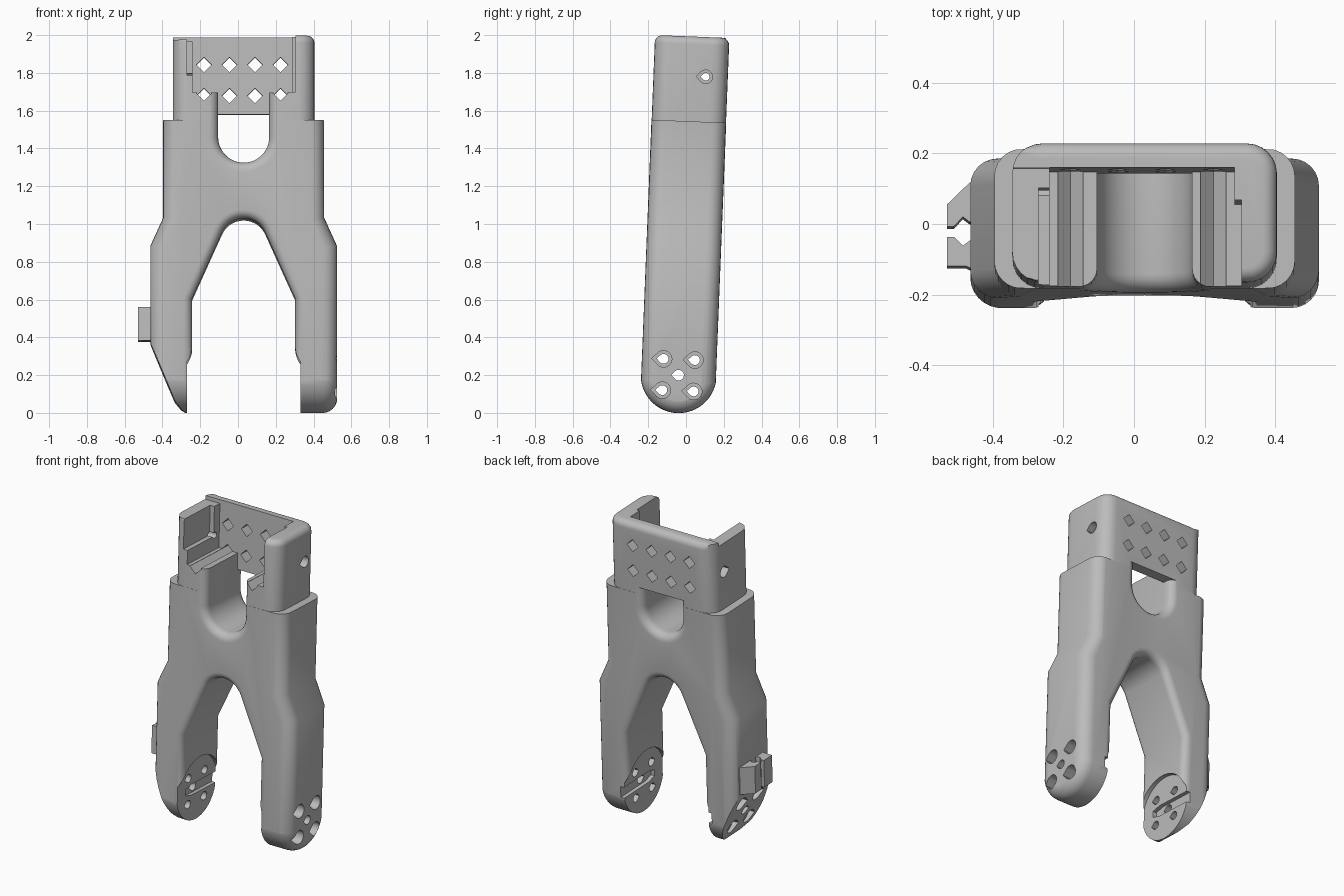
import bpy, bmesh, math
from mathutils import Matrix

if "Cube" in bpy.data.objects:
    bpy.data.objects.remove(bpy.data.objects["Cube"], do_unlink=True)

grey = bpy.data.materials.new("plain_grey")
grey.use_nodes = True
COLOR = (0.5, 0.5, 0.5, 1)
grey.diffuse_color = COLOR
grey.node_tree.nodes["Principled BSDF"].inputs["Base Color"].default_value = COLOR

CX = 0.03      # symmetry line of the bracket
HALF = 0.198   # half thickness
PLACE = {"x": lambda u, v, w: (w, u, v), "y": lambda u, v, w: (u, w, v), "z": lambda u, v, w: (u, v, w)}


def loft(name, sections, rounds=()):
    """Skin equal point loops; rounds = (edge test, width) pairs."""
    bm = bmesh.new()
    loops = [[bm.verts.new(p) for p in s] for s in sections]
    n = len(loops[0])
    bm.faces.new(loops[0])
    bm.faces.new(loops[-1][::-1])
    for a, b in zip(loops, loops[1:]):
        for i in range(n):
            j = (i + 1) % n
            bm.faces.new((a[i], b[i], b[j], a[j]))
    bmesh.ops.recalc_face_normals(bm, faces=bm.faces)
    for test, width in rounds:
        edges = [e for e in bm.edges if test(e.verts[0].co, e.verts[1].co)]
        bmesh.ops.bevel(bm, geom=edges, offset=width, segments=6, profile=0.5, affect="EDGES")
    bmesh.ops.recalc_face_normals(bm, faces=bm.faces)
    me = bpy.data.meshes.new(name)
    bm.to_mesh(me)
    bm.free()
    me.materials.append(grey)
    ob = bpy.data.objects.new(name, me)
    bpy.context.collection.objects.link(ob)
    return ob


def prism(name, pts, axis, a, b, rounds=()):
    f = PLACE[axis]
    return loft(name, [[f(u, v, w) for u, v in pts] for w in (a, b)], rounds)


def rect(u0, u1, v0, v1):
    return [(u0, v0), (u1, v0), (u1, v1), (u0, v1)]


def arc(u, v, r, start, end, n):
    angles = [math.radians(start + (end - start) * i / n) for i in range(n + 1)]
    return [(u + r * math.cos(t), v + r * math.sin(t)) for t in angles]


def combine(target, tool, op="DIFFERENCE"):
    mod = target.modifiers.new("cut", "BOOLEAN")
    mod.operation, mod.solver, mod.object = op, "EXACT", tool
    bpy.context.view_layer.objects.active = target
    bpy.ops.object.modifier_apply(modifier=mod.name)
    bpy.data.objects.remove(tool, do_unlink=True)


def cut_box(target, x0, x1, y0, y1, z0, z1):
    combine(target, prism("cutter", rect(x0, x1, y0, y1), "z", z0, z1))


# Forked body with arch, mirrored about its own centre line
half = [(0.273, -0.1), (0.273, 0.6)] + arc(0, 0.9, 0.125, 25, 90, 8)
arch = [(CX + x, z) for x, z in half] + [(CX - x, z) for x, z in half[-2::-1]]
side = [(0.494, -0.1), (0.494, 0.88), (0.426, 1.03), (0.426, 1.545)]
outer = [(CX - x, z) for x, z in side] + [(CX + x, z) for x, z in side[::-1]]


def rim(a, b):
    return abs(a.y - b.y) < 1e-4 and not (a.z > 1.54 and b.z > 1.54) and not (a.z < -0.09 and b.z < -0.09)


def is_outer(p):
    return abs(p.x - CX) > 0.4


body = prism("fork_bracket", arch + outer, "y", -HALF, HALF, [
    (lambda a, b: rim(a, b) and is_outer(a) and is_outer(b), 0.078),
    (lambda a, b: abs(abs(a.y) - HALF) < 1e-4 and rim(a, b) and not is_outer(a) and not is_outer(b), 0.045)])

# Upper shell with rounded corners
R = 0.085
xa, xb, yb = -0.345, 0.405, 0.197
shell = []
for cx, cy, t in ((xb - R, yb - R, 0), (xa + R, yb - R, 90), (xa + R, R - yb, 180), (xb - R, R - yb, 270)):
    shell += arc(cx, cy, R, t, t + 90, 6)
TOP = 1.994
combine(body, prism("shell", shell, "z", 1.35, TOP, [
    (lambda a, b: a.z > 1.99 and b.z > 1.99 and max(a.x, b.x) > -0.3, 0.04)]), "UNION")

# Rounded leg ends
stadium = arc(0, 0.2, 0.201, 180, 360, 32) + [(0.201, 2.2), (-0.201, 2.2)]
combine(body, prism("envelope", stadium, "x", -0.467, 0.526, [
    (lambda a, b: abs(a.x - b.x) < 1e-4 and min(a.z, b.z) < 2.1, 0.08)]), "INTERSECT")
slant = [(-0.6, 0.69), (-0.335, 0.06), (-0.30, 0.015), (-0.26, -0.01), (-0.26, -0.2), (-0.6, -0.2)]
combine(body, prism("cutter", slant, "y", -0.4, 0.4))

# Tray cavity, wall recesses and lowered wall top
cut_box(body, -0.24, 0.285, -0.4, 0.127, 1.69, 2.2)
cut_box(body, -0.27, -0.2, -0.4, 0.07, 1.78, 2.2)
cut_box(body, 0.25, 0.305, -0.4, 0.035, 1.691, 2.2)
cut_box(body, -0.4, -0.2, -0.4, 0.126, 1.97, 2.2)

# Flared U slot
FL = 0.05


def u_section(y, top):
    d = min(max(HALF - abs(y), 0), FL)
    r = 0.135 + FL - math.sqrt(FL ** 2 - (FL - d) ** 2)
    return [(x, y, z) for x, z in [(CX - r, top)] + arc(CX, 1.455, r, 180, 360, 24) + [(CX + r, top)]]


steps = [HALF - FL * (1 - math.cos(math.radians(15 * i))) for i in range(7)]
front = [-0.4] + [-y for y in steps]
combine(body, loft("cutter", [u_section(y, 1.586) for y in front + steps[::-1] + [0.4]]))
combine(body, loft("cutter", [u_section(y, 1.8) for y in front + [0.127]]))

# Diamond vents
for x in (-0.18, -0.045, 0.09, 0.225):
    for z in (1.85, 1.686):
        combine(body, prism("cutter", arc(x, z, 0.04, 0, 270, 3), "y", -0.4, 0.4))


# Teardrop screw holes with counterbores
def teardrop(y, z, r):
    return arc(y, z, r, -135, 135, 14) + [(y - 1.414 * r, z)]


def screw(y, z, r, bore, inner_left, inner_right):
    combine(body, prism("cutter", teardrop(y, z, r), "x", -0.8, 0.8))
    if bore:
        combine(body, prism("cutter", teardrop(y, z, bore), "x", -0.8, inner_left))
        combine(body, prism("cutter", teardrop(y, z, bore), "x", inner_right, 0.8))


# Mounting discs and horn pockets on the inside of the legs
combine(body, prism("cutter", arc(0, 0.2, 0.205, 0, 351, 39), "x", -0.27, 0.33))
pocket = [(-0.11, 0.18), (-0.05, 0.165), (0.25, 0.165), (0.25, 0.235), (-0.05, 0.235), (-0.11, 0.22)]
combine(body, prism("cutter", pocket, "x", -0.295, 0.355))
for y in (-0.083, 0.083):
    for z in (0.117, 0.283):
        screw(y, z, 0.026, 0.044, -0.32, 0.38)
screw(0, 0.2, 0.028, None, 0, 0)
screw(0.08, 1.784, 0.02, 0.036, -0.30, 0.36)

# Cable clip: two facing jaws
jaws = {
    "clip_jaw_back": [(-0.44, 0.143), (-0.465, 0.143), (-0.53, 0.08), (-0.53, 0.018), (-0.51, 0.018),
                      (-0.485, 0.045), (-0.465, 0.03), (-0.44, 0.03)],
    "clip_jaw_front": [(-0.44, -0.1), (-0.465, -0.1), (-0.475, -0.095), (-0.53, -0.095), (-0.53, -0.012),
                       (-0.51, -0.012), (-0.485, -0.037), (-0.465, -0.022), (-0.44, -0.022)]}
parts = [body] + [prism(name, pts, "z", 0.38, 0.557) for name, pts in jaws.items()]

# Lean the whole bracket backwards and shade
lean = Matrix.Translation((0, -0.047, 0)) @ Matrix.Rotation(math.radians(-2.3), 4, "X")
for ob in parts:
    ob.data.transform(lean)
    bpy.ops.object.select_all(action="DESELECT")
    ob.select_set(True)
    bpy.context.view_layer.objects.active = ob
    bpy.ops.object.shade_smooth_by_angle(angle=math.radians(30))
